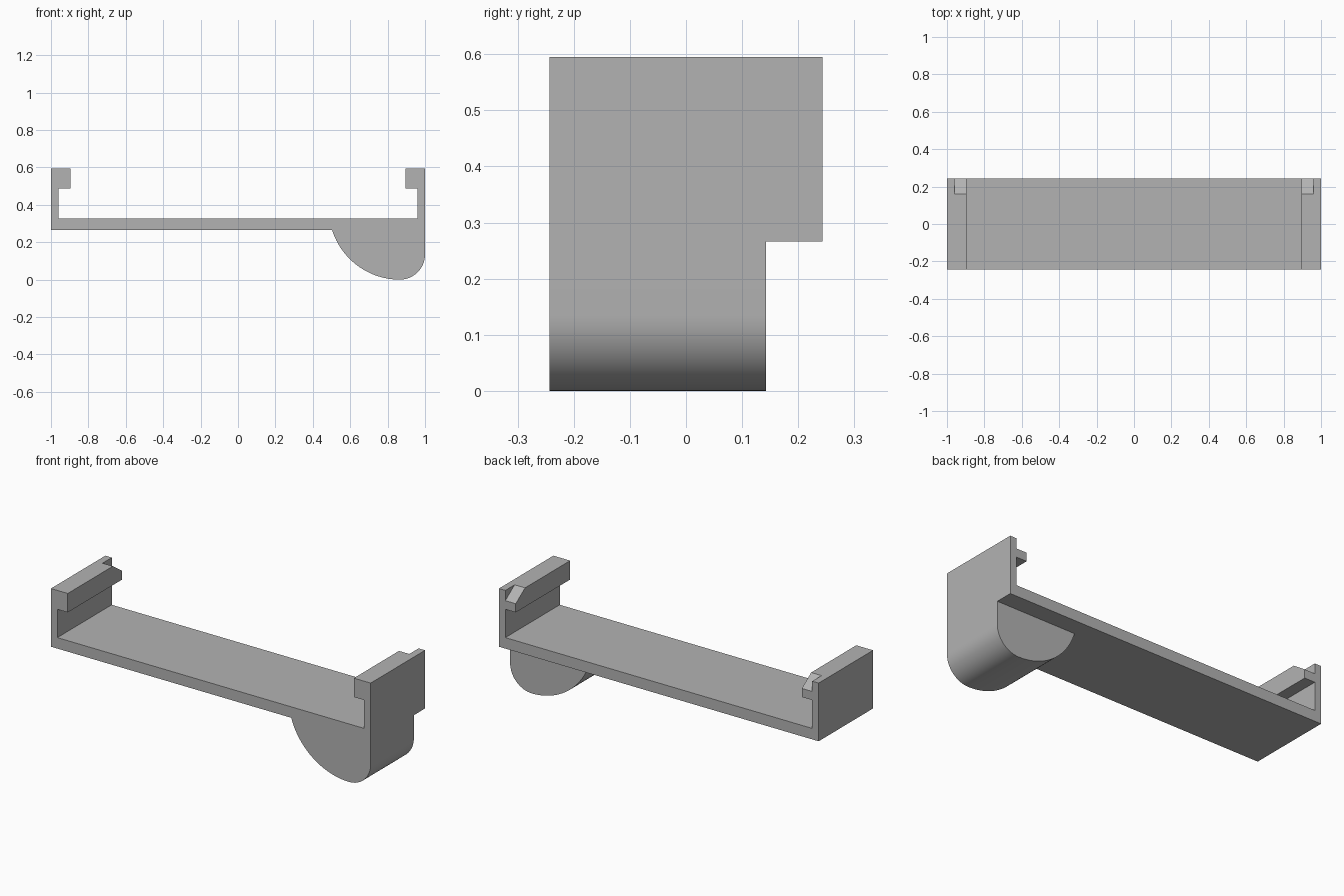
import bpy
import bmesh
from math import sin, cos, pi, atan2
from mathutils import Vector

if "Cube" in bpy.data.objects:
    bpy.data.objects.remove(bpy.data.objects["Cube"])

HALF_DEPTH = 0.243
BASE, FLOOR, LIP, TOP = 0.266, 0.328, 0.488, 0.595
WALL_IN, LIP_IN = 0.96, 0.895

grey = bpy.data.materials.new("plain grey")
grey.use_nodes = True
colour = (0.45, 0.45, 0.45, 1)
grey.diffuse_color = colour
grey.node_tree.nodes["Principled BSDF"].inputs["Base Color"].default_value = colour


def prism(name, points, offset):
    """Extrude a closed outline of 3D points along an offset."""
    bm = bmesh.new()
    face = bm.faces.new([bm.verts.new(p) for p in points])
    extruded = bmesh.ops.extrude_face_region(bm, geom=[face])
    moved = [g for g in extruded["geom"] if isinstance(g, bmesh.types.BMVert)]
    bmesh.ops.translate(bm, verts=moved, vec=Vector(offset))
    bmesh.ops.recalc_face_normals(bm, faces=bm.faces)
    mesh = bpy.data.meshes.new(name)
    bm.to_mesh(mesh)
    bm.free()
    mesh.materials.append(grey)
    obj = bpy.data.objects.new(name, mesh)
    bpy.context.collection.objects.link(obj)
    return obj


def combine(target, tool, operation):
    """Apply a boolean and discard the tool object."""
    mod = target.modifiers.new(operation, "BOOLEAN")
    mod.operation, mod.solver, mod.object = operation, "EXACT", tool
    bpy.context.view_layer.objects.active = target
    bpy.ops.object.modifier_apply(modifier=mod.name)
    bpy.data.objects.remove(tool)


def arc(cx, cz, radius, start, end, steps):
    angles = [start + (end - start) * i / steps for i in range(steps + 1)]
    return [(cx + radius * cos(a), cz + radius * sin(a)) for a in angles]


# Channel with inward lips along both walls
half = [(1, BASE), (1, TOP), (LIP_IN, TOP), (LIP_IN, LIP), (WALL_IN, LIP), (WALL_IN, FLOOR)]
outline = half + [(-x, z) for x, z in reversed(half)]
channel = prism("channel_bracket", [(x, -HALF_DEPTH, z) for x, z in outline],
                (0, 2 * HALF_DEPTH, 0))

# Rounded bulge under the left end, stopping short of the back
small = 0.135
cx = 1 - small
run = cx - 0.503
big = (run ** 2 + BASE ** 2) / (2 * BASE)
start = atan2(BASE - big, -run) % (2 * pi)
curve = arc(cx, big, big, start, 1.5 * pi, 32)
curve += arc(cx, small, small, 1.5 * pi, 2 * pi, 16)[1:]
curve += [(1, 0.3), (0.503, 0.3)]
bulge = prism("bulge", [(x, -HALF_DEPTH, z) for x, z in curve],
              (0, HALF_DEPTH + 0.143, 0))
combine(channel, bulge, "UNION")

# Sloping lead-in at the back of each lip
slope = (TOP - 0.537) / (HALF_DEPTH - 0.16)
for side in (-1, 1):
    far = HALF_DEPTH + 0.05
    wedge = [(0.16, TOP), (far, TOP - slope * (far - 0.16)), (far, 0.7), (0.16, 0.7)]
    cutter = prism("lead_in_cutter", [(side * 0.8, y, z) for y, z in wedge],
                   (side * (WALL_IN - 0.8), 0, 0))
    combine(channel, cutter, "DIFFERENCE")

# Smooth the bulge, keep the edges crisp
bpy.ops.object.select_all(action="DESELECT")
channel.select_set(True)
bpy.context.view_layer.objects.active = channel
bpy.ops.object.shade_smooth_by_angle(angle=0.5)
